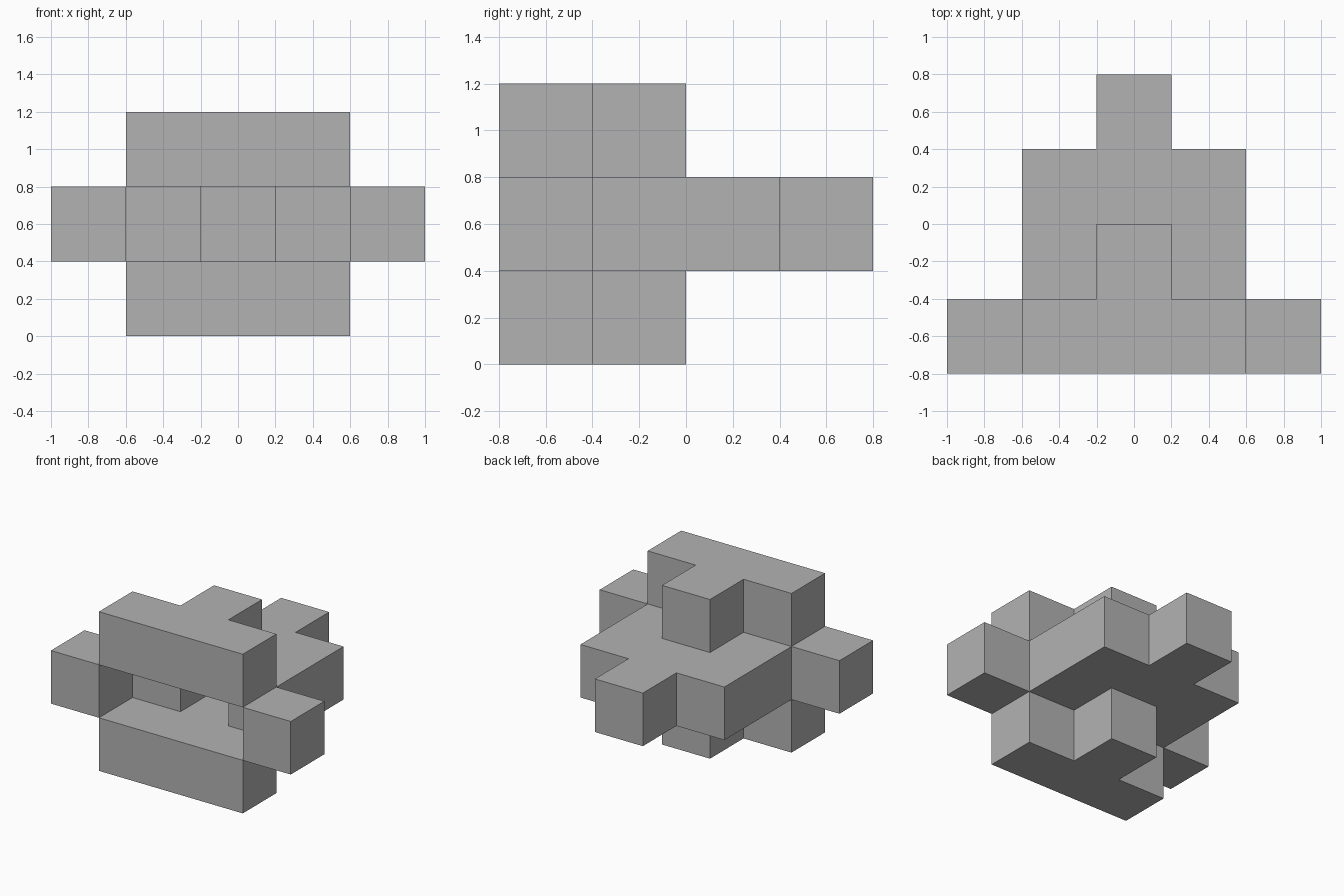
import bpy
import bmesh

cube = bpy.data.objects.get("Cube")
if cube:
    bpy.data.objects.remove(cube, do_unlink=True)

U = 0.4  # edge of one block

grey = bpy.data.materials.new("plain grey")
grey.use_nodes = True
colour = (0.45, 0.45, 0.45, 1)
grey.diffuse_color = colour
grey.node_tree.nodes["Principled BSDF"].inputs["Base Color"].default_value = colour


def prism(name, outline, level):
    """Extrude an outline, given in block units, by one block in height."""
    bm = bmesh.new()
    verts = [bm.verts.new((x * U, y * U, level * U)) for x, y in outline]
    face = bm.faces.new(verts)
    top = bmesh.ops.extrude_face_region(bm, geom=[face])["geom"]
    moved = [g for g in top if isinstance(g, bmesh.types.BMVert)]
    bmesh.ops.translate(bm, verts=moved, vec=(0, 0, U))
    bmesh.ops.recalc_face_normals(bm, faces=bm.faces)
    mesh = bpy.data.meshes.new(name)
    bm.to_mesh(mesh)
    bm.free()
    mesh.materials.append(grey)
    obj = bpy.data.objects.new(name, mesh)
    bpy.context.scene.collection.objects.link(obj)


def mirrored(half):
    """Close a right-hand half outline across the centre line."""
    return half + [(-x, y) for x, y in reversed(half)]


# Upper and lower T-shaped slabs
tee = mirrored([(1.5, -2), (1.5, -1), (0.5, -1), (0.5, 0)])
prism("lower_slab", tee, 0)
prism("upper_slab", tee, 2)

# Middle body: notched at the front, with a tail block at the back
body = mirrored([(0.5, 0), (0.5, -1), (1.5, -1), (1.5, 1), (0.5, 1), (0.5, 2)])
prism("middle_body", body, 1)

# Side blocks at the front corners
for side, name in ((1, "left_block"), (-1, "right_block")):
    a, b = side * 1.5, side * 2.5
    prism(name, [(a, -2), (b, -2), (b, -1), (a, -1)], 1)
